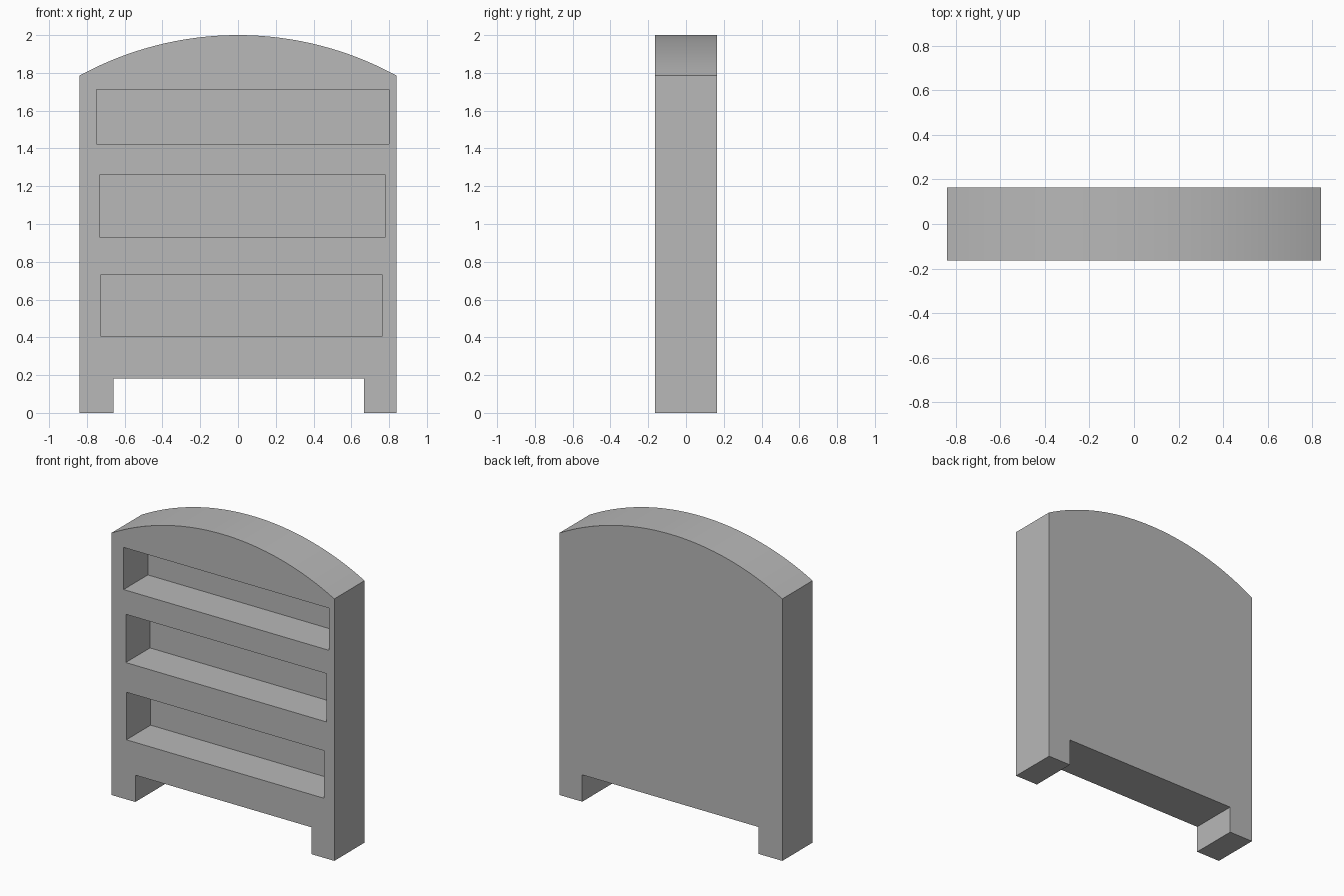
import bpy
import bmesh
from math import asin, sin, cos, radians

cube = bpy.data.objects.get("Cube")
if cube:
    bpy.data.objects.remove(cube, do_unlink=True)

HALF_W, HALF_D = 0.84, 0.163
SPRING, TOP = 1.785, 2.0
RECESS_BACK = 0.098
ARC_STEPS = 32

grey = bpy.data.materials.new("plain grey")
grey.use_nodes = True
colour = (0.48, 0.48, 0.48, 1)
grey.diffuse_color = colour
grey.node_tree.nodes["Principled BSDF"].inputs["Base Color"].default_value = colour


def extrude_profile(name, points, y0, y1):
    """Solid made from an (x, z) outline pushed from y0 to y1."""
    bm = bmesh.new()
    face = bm.faces.new([bm.verts.new((x, y0, z)) for x, z in points])
    new = bmesh.ops.extrude_face_region(bm, geom=[face])["geom"]
    verts = [v for v in new if isinstance(v, bmesh.types.BMVert)]
    bmesh.ops.translate(bm, verts=verts, vec=(0, y1 - y0, 0))
    bmesh.ops.recalc_face_normals(bm, faces=bm.faces)
    mesh = bpy.data.meshes.new(name)
    bm.to_mesh(mesh)
    bm.free()
    mesh.materials.append(grey)
    obj = bpy.data.objects.new(name, mesh)
    bpy.context.collection.objects.link(obj)
    return obj


# Arched case with two feet
rise = TOP - SPRING
radius = (HALF_W ** 2 + rise ** 2) / (2 * rise)
sweep = asin(HALF_W / radius)
feet = [(-HALF_W, 0), (-0.66, 0), (-0.66, 0.183),
        (0.668, 0.183), (0.668, 0), (HALF_W, 0)]
arch = []
for i in range(ARC_STEPS + 1):
    a = sweep * (1 - 2 * i / ARC_STEPS)
    arch.append((radius * sin(a), TOP - radius + radius * cos(a)))
case = extrude_profile("shelf_case", feet + arch, -HALF_D, HALF_D)

# Three shelf recesses, open at the front: left x, right x, bottom, top
recesses = [(-0.748, 0.80, 1.424, 1.711),
            (-0.732, 0.78, 0.931, 1.26),
            (-0.727, 0.764, 0.406, 0.73)]
bpy.context.view_layer.objects.active = case
for x0, x1, z0, z1 in recesses:
    outline = [(x0, z0), (x1, z0), (x1, z1), (x0, z1)]
    cutter = extrude_profile("recess_cutter", outline, -HALF_D - 0.1, RECESS_BACK)
    cutter.hide_render = True
    cut = case.modifiers.new("recess", 'BOOLEAN')
    cut.operation = 'DIFFERENCE'
    cut.solver = 'EXACT'
    cut.object = cutter
    bpy.ops.object.modifier_apply(modifier=cut.name)
    bpy.data.objects.remove(cutter, do_unlink=True)

# Smooth arch, crisp corners
for obj in bpy.context.selected_objects:
    obj.select_set(False)
case.select_set(True)
bpy.ops.object.shade_smooth_by_angle(angle=radians(30))
